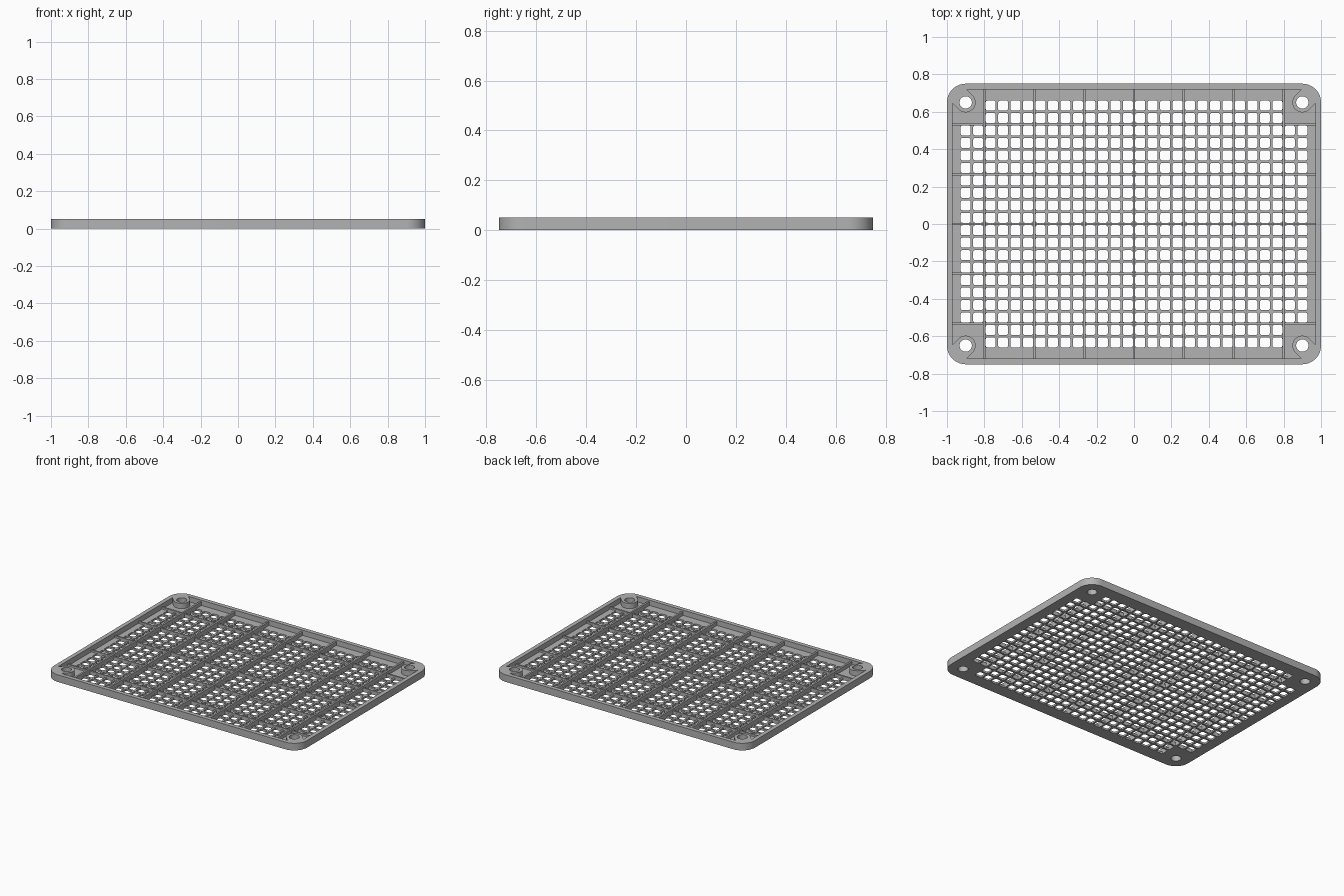
import bpy, bmesh, math

if "Cube" in bpy.data.objects:
    bpy.data.objects.remove(bpy.data.objects["Cube"])

PITCH = 0.2 / 3          # spacing of the square openings
FLOOR, TOP = 0.0135, 0.051
MX, MY = 0.90, 0.65      # mounting hole centres
QUADS = [(1, 1), (-1, 1), (-1, -1), (1, -1)]

grey = bpy.data.materials.new("grey plastic")
grey.diffuse_color = (0.45, 0.45, 0.45, 1)
grey.use_nodes = True
grey.node_tree.nodes["Principled BSDF"].inputs["Base Color"].default_value = grey.diffuse_color


def finish(name, bm):
    """Weld the mesh, add it to the scene and smooth its curved walls."""
    bmesh.ops.remove_doubles(bm, verts=bm.verts, dist=1e-5)
    me = bpy.data.meshes.new(name)
    bm.to_mesh(me)
    bm.free()
    me.materials.append(grey)
    ob = bpy.data.objects.new(name, me)
    bpy.context.collection.objects.link(ob)
    bpy.ops.object.select_all(action='DESELECT')
    ob.select_set(True)
    bpy.context.view_layer.objects.active = ob
    bpy.ops.object.shade_smooth_by_angle(angle=math.radians(35))
    return ob


def slab(name, loops, z0, z1, open_bottom=False):
    """Extruded flat outline; the inner loops become holes."""
    cu = bpy.data.curves.new(name, 'CURVE')
    cu.dimensions, cu.fill_mode = '2D', 'BOTH'
    cu.extrude = (z1 - z0) / 2
    for pts in loops:
        sp = cu.splines.new('POLY')
        sp.points.add(len(pts) - 1)
        for p, (x, y) in zip(sp.points, pts):
            p.co = (x, y, 0, 1)
        sp.use_cyclic_u = True
    tmp = bpy.data.objects.new(name + "_outline", cu)
    bpy.context.collection.objects.link(tmp)
    bpy.context.view_layer.update()
    me = bpy.data.meshes.new_from_object(tmp.evaluated_get(bpy.context.evaluated_depsgraph_get()))
    bm = bmesh.new()
    bm.from_mesh(me)
    bpy.data.objects.remove(tmp)
    bpy.data.curves.remove(cu)
    bpy.data.meshes.remove(me)
    bmesh.ops.translate(bm, verts=bm.verts, vec=(0, 0, (z0 + z1) / 2))
    bmesh.ops.remove_doubles(bm, verts=bm.verts, dist=1e-5)
    bmesh.ops.recalc_face_normals(bm, faces=bm.faces)
    if open_bottom:
        low = [f for f in bm.faces if all(v.co.z < z0 + 1e-4 for v in f.verts)]
        bmesh.ops.delete(bm, geom=low, context='FACES_ONLY')
    return finish(name, bm)


def arc(cx, cy, r, a0, a1, n):
    return [(cx + r * math.cos(math.radians(a0 + (a1 - a0) * i / n)),
             cy + r * math.sin(math.radians(a0 + (a1 - a0) * i / n))) for i in range(n + 1)]


def four_corners(pts):
    """Mirror the points of the +x +y corner round all four corners."""
    out = []
    for sx, sy in QUADS:
        seq = pts if sx * sy > 0 else pts[::-1]
        out += [(x * sx, y * sy) for x, y in seq]
    return out


outline = four_corners(arc(0.9, 0.65, 0.1, 0, 90, 12))
mounts = [arc(MX * sx, MY * sy, 0.033, 0, 360, 32)[:-1] for sx, sy in QUADS]

# solid border of the floor around the perforated field
field = four_corners([(14 * PITCH, 8 * PITCH), (12 * PITCH, 8 * PITCH), (12 * PITCH, 10 * PITCH)])
slab("floor_border", [outline, field] + mounts, 0, FLOOR)

# rim whose inside edge swells into a round boss at each corner
inner = [(0.97, 0.645)] + arc(MX, MY, 0.053, -45, -225, 20) + [(0.895, 0.72)]
slab("rim_with_corner_bosses", [outline, four_corners(inner)] + mounts, FLOOR, TOP, True)

# perforated field: one cell with a rounded square opening per grid place
bm = bmesh.new()
H, R = 0.0267, 0.009
opening = []
for i, (sx, sy) in enumerate(QUADS):
    opening.append(arc((H - R) * sx, (H - R) * sy, R, 90 * i, 90 * i + 90, 2))
ring = [p for c in opening for p in c]
for ix in range(-14, 14):
    for iy in range(-10, 10):
        cx, cy = (ix + 0.5) * PITCH, (iy + 0.5) * PITCH
        if abs(cx) > 12 * PITCH and abs(cy) > 8 * PITCH:
            continue
        layers = []
        for z in (0, FLOOR):
            hole = [bm.verts.new((cx + x, cy + y, z)) for x, y in ring]
            box = [bm.verts.new((cx + sx * PITCH / 2, cy + sy * PITCH / 2, z)) for sx, sy in QUADS]
            for i in range(4):
                a, b, c, d = (hole[(3 * i + k) % 12] for k in range(4))
                for f in ([box[i], b, a], [box[i], c, b], [box[i], box[(i + 1) % 4], d, c]):
                    bm.faces.new(f if z else f[::-1])
            layers.append(hole)
        lo, hi = layers
        for k in range(12):
            n = (k + 1) % 12
            bm.faces.new((lo[n], lo[k], hi[k], hi[n]))
finish("perforated_floor", bm)


def rib(name, cx, cy, hx, hy, top):
    slab(name, [[(cx - hx, cy - hy), (cx + hx, cy - hy), (cx + hx, cy + hy), (cx - hx, cy + hy)]],
         FLOOR, top, True)


# tall ribs across the depth, low ribs along the width
for i in range(-3, 4):
    rib("cross_rib", i * 4 * PITCH, 0, 0.0065, 0.72, 0.040)
for i in range(-2, 3):
    rib("long_rib", 0, i * 4 * PITCH, 0.97, 0.0065, 0.027)
